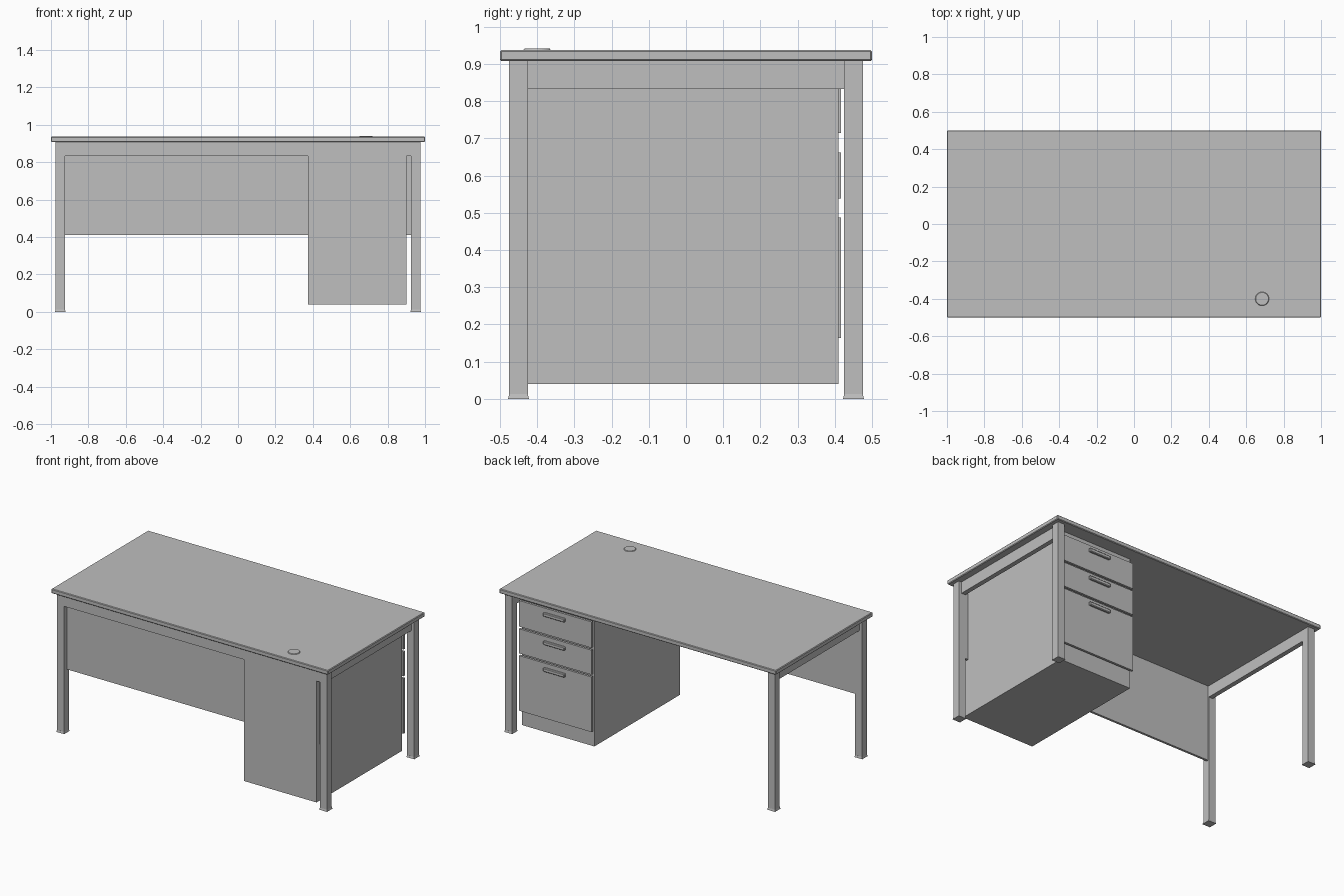
import bpy
import bmesh

if "Cube" in bpy.data.objects:
    bpy.data.objects.remove(bpy.data.objects["Cube"], do_unlink=True)

GREY = (0.52, 0.52, 0.52, 1.0)
grey = bpy.data.materials.new("plain grey")
grey.use_nodes = True
grey.diffuse_color = GREY
grey.node_tree.nodes["Principled BSDF"].inputs["Base Color"].default_value = GREY


def finish(name, bm):
    mesh = bpy.data.meshes.new(name)
    bm.to_mesh(mesh)
    bm.free()
    mesh.materials.append(grey)
    obj = bpy.data.objects.new(name, mesh)
    bpy.context.collection.objects.link(obj)
    return obj


def box(name, x, y, z, bevel=0):
    """Box from (min, max) ranges, with an optional chamfer."""
    bm = bmesh.new()
    bmesh.ops.create_cube(bm, size=1)
    for v in bm.verts:
        v.co = [lo + (c + 0.5) * (hi - lo) for c, (lo, hi) in zip(v.co, (x, y, z))]
    obj = finish(name, bm)
    if bevel:
        mod = obj.modifiers.new("chamfer", "BEVEL")
        mod.width = bevel
        mod.segments = 1
    return obj


TOP_UNDER = 0.908
RAIL_UNDER = 0.833

# Table top with a fine chamfer
box("table_top", (-1, 1), (-0.5, 0.5), (TOP_UNDER, 0.937), 0.004)

# Cable port cover: a low disc
bm = bmesh.new()
bmesh.ops.create_cone(bm, cap_ends=True, segments=32, radius1=0.037,
                      radius2=0.034, depth=0.004)
bmesh.ops.translate(bm, verts=bm.verts, vec=(0.685, -0.4, 0.939))
finish("cable_port_cover", bm)

# Legs, each with a slightly flared foot
for side, sx in (("left", 1), ("right", -1)):
    for end, sy in (("front", -1), ("back", 1)):
        cx, cy = sx * 0.95, sy * 0.45
        box(f"{end}_{side}_leg", (cx - 0.025, cx + 0.025),
            (cy - 0.025, cy + 0.025), (0.01, TOP_UNDER))
        foot = box(f"{end}_{side}_foot", (cx - 0.028, cx + 0.028),
                   (cy - 0.028, cy + 0.028), (0, 0.013))
        for v in foot.data.vertices:
            if v.co.z > 0.01:
                v.co.x = cx + (v.co.x - cx) * 0.9
                v.co.y = cy + (v.co.y - cy) * 0.9
    # Side rail set in from the outer face of the legs
    box(f"{side}_rail", sorted((sx * 0.925, sx * 0.955)), (-0.425, 0.425),
        (RAIL_UNDER, TOP_UNDER))

# Front rail and the recessed panel behind it
box("front_rail", (-0.925, 0.925), (-0.475, -0.445), (RAIL_UNDER, TOP_UNDER))
box("modesty_panel", (-0.925, 0.925), (-0.445, -0.43), (0.41, TOP_UNDER))

# Drawer cabinet
box("cabinet", (0.375, 0.9), (-0.475, 0.41), (0.04, TOP_UNDER))

# Drawers: backing plate, front and pull handle
for name, low, high in (("lower", 0.145, 0.505), ("middle", 0.52, 0.68),
                        ("upper", 0.695, 0.865)):
    box(f"{name}_drawer_backing", (0.4, 0.875), (0.41, 0.417),
        (low + 0.019, high - 0.018))
    box(f"{name}_drawer_front", (0.375, 0.9), (0.425, 0.44), (low, high))
    pull = high - 0.037
    box(f"{name}_handle", (0.56, 0.715), (0.44, 0.457),
        (pull - 0.012, pull + 0.012), 0.004)
